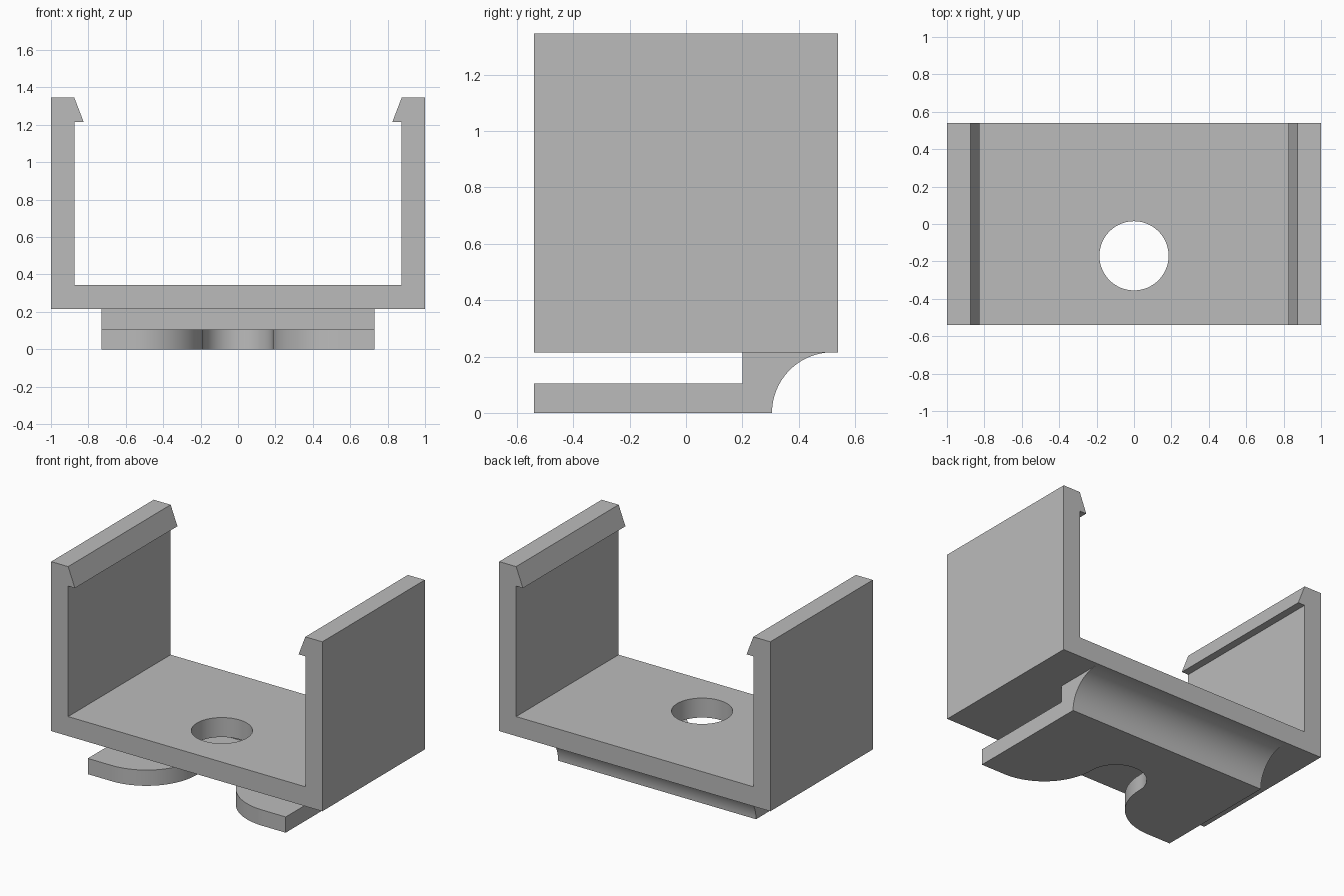
import bpy
import bmesh
from math import cos, sin, radians
from mathutils import Vector

if "Cube" in bpy.data.objects:
    bpy.data.objects.remove(bpy.data.objects["Cube"])

grey = bpy.data.materials.new("plain grey")
grey.use_nodes = True
grey.diffuse_color = (0.5, 0.5, 0.5, 1)
grey.node_tree.nodes["Principled BSDF"].inputs["Base Color"].default_value = (0.5, 0.5, 0.5, 1)


def arc(cx, cy, r, start, end, steps):
    """Points on an arc, angles in degrees."""
    angles = [radians(start + (end - start) * i / steps) for i in range(steps + 1)]
    return [(cx + r * cos(a), cy + r * sin(a)) for a in angles]


def extrude(name, points, to_3d, direction):
    """Close a flat profile, then sweep it straight along a direction."""
    bm = bmesh.new()
    face = bm.faces.new([bm.verts.new(to_3d(a, b)) for a, b in points])
    swept = bmesh.ops.extrude_face_region(bm, geom=[face])["geom"]
    moved = [v for v in swept if isinstance(v, bmesh.types.BMVert)]
    bmesh.ops.translate(bm, verts=moved, vec=Vector(direction))
    bmesh.ops.recalc_face_normals(bm, faces=bm.faces)
    mesh = bpy.data.meshes.new(name)
    bm.to_mesh(mesh)
    bm.free()
    mesh.materials.append(grey)
    obj = bpy.data.objects.new(name, mesh)
    bpy.context.collection.objects.link(obj)
    return obj


def cut(obj, cutter):
    """Subtract the cutter, remove it and smooth the curved walls."""
    cutter.hide_render = True
    mod = obj.modifiers.new("cut", "BOOLEAN")
    mod.operation = "DIFFERENCE"
    mod.solver = "EXACT"
    mod.object = cutter
    bpy.ops.object.select_all(action="DESELECT")
    obj.select_set(True)
    bpy.context.view_layer.objects.active = obj
    bpy.ops.object.modifier_apply(modifier=mod.name)
    bpy.data.objects.remove(cutter)
    bpy.ops.object.shade_smooth_by_angle(angle=radians(30))


DEPTH = 0.54       # half depth
FLOOR = 0.215      # underside of the cradle
HOLE_Y, HOLE_R = -0.17, 0.185
FOOT_X = 0.73      # half width of the foot

# U-shaped cradle with snap hooks along the top of both walls
half = [(1, FLOOR), (1, 1.345), (0.875, 1.345), (0.825, 1.215),
        (0.875, 1.215), (0.875, 0.345)]
profile = half + [(-x, z) for x, z in reversed(half)]
cradle = extrude("clip_cradle", profile, lambda x, z: (x, -DEPTH, z), (0, 2 * DEPTH, 0))

# Round hole through the cradle floor
hole = extrude("hole_cutter", arc(0, HOLE_Y, HOLE_R, 0, 360, 64)[:-1],
               lambda x, y: (x, y, 0.1), (0, 0, 0.4))
cut(cradle, hole)

# Foot: plate with a slot above it and a hollow curved back
side = [(-DEPTH, 0)] + arc(0.52, 0, FLOOR, 180, 90, 24)
side += [(0.2, FLOOR), (0.2, 0.105), (-DEPTH, 0.105)]
foot = extrude("slotted_foot", side, lambda y, z: (-FOOT_X, y, z), (2 * FOOT_X, 0, 0))

# Flared notch in the front of the foot, leaving two rounded prongs
flare = DEPTH + HOLE_Y
centre = HOLE_R + flare
right = arc(centre, HOLE_Y, flare, 270, 180, 24)
left = [(-x, y) for x, y in reversed(right)]
outline = [(centre, -0.65)] + right + arc(0, HOLE_Y, HOLE_R, 0, 180, 32)[1:-1]
outline += left + [(-centre, -0.65)]
notch = extrude("notch_cutter", outline, lambda x, y: (x, y, -0.1), (0, 0, 0.26))
cut(foot, notch)
